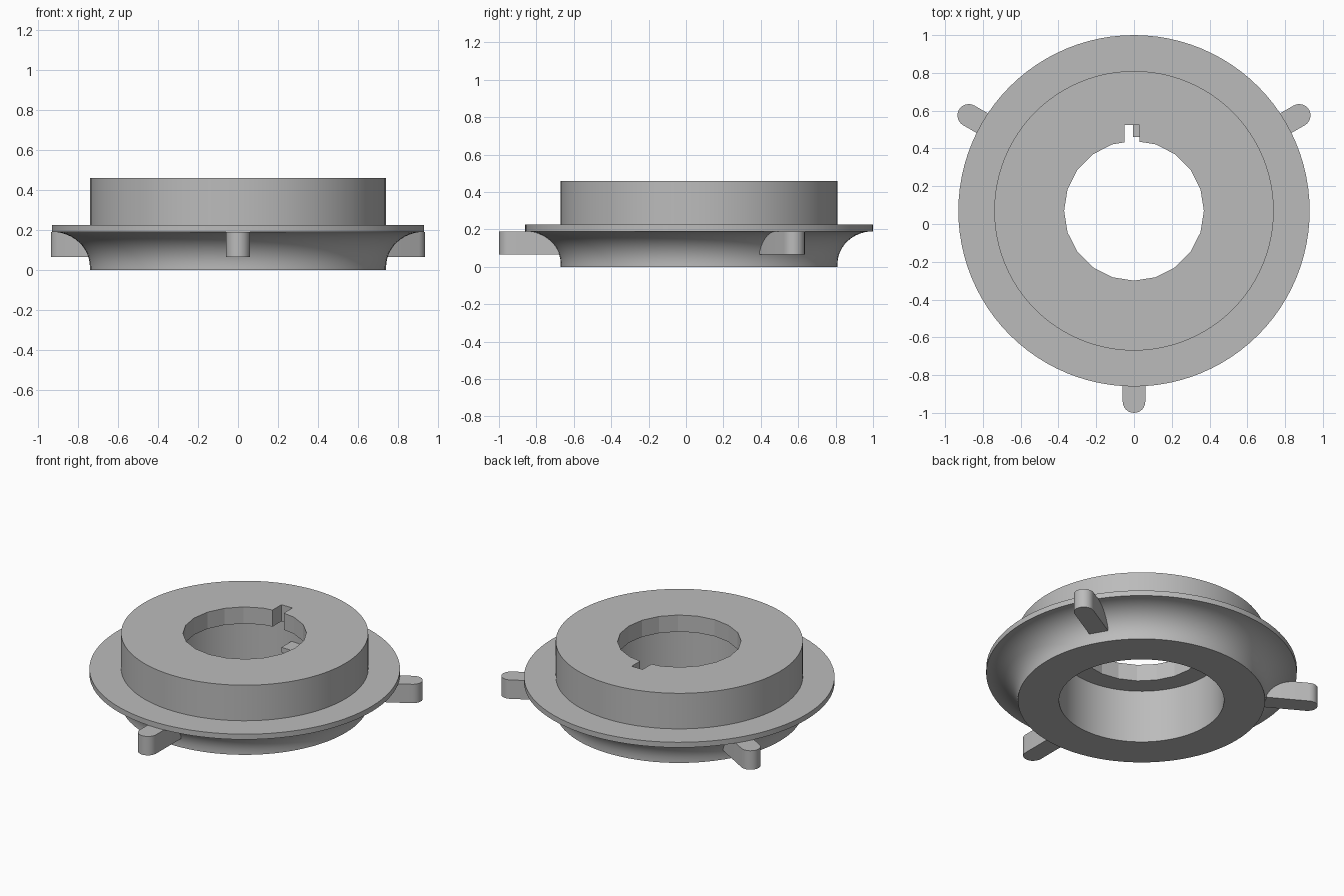
import bpy, bmesh
from math import sin, cos, pi, radians
from mathutils import Matrix, Vector

if "Cube" in bpy.data.objects:
    bpy.data.objects.remove(bpy.data.objects["Cube"], do_unlink=True)

CENTRE = Vector((0, 0.07, 0))   # axis of the ring
R_BODY, R_FLANGE, R_BORE, R_HOLE = 0.74, 0.93, 0.494, 0.37
Z_FLANGE, Z_FLANGE_TOP, Z_LIP, Z_TOP = 0.19, 0.225, 0.35, 0.46

grey = bpy.data.materials.new("plain grey")
grey.use_nodes = True
colour = (0.5, 0.5, 0.5, 1)
grey.diffuse_color = colour
grey.node_tree.nodes["Principled BSDF"].inputs["Base Color"].default_value = colour


def make(name, bm):
    bmesh.ops.recalc_face_normals(bm, faces=bm.faces)
    mesh = bpy.data.meshes.new(name)
    bm.to_mesh(mesh)
    bm.free()
    mesh.materials.append(grey)
    ob = bpy.data.objects.new(name, mesh)
    bpy.context.collection.objects.link(ob)
    return ob


def activate(ob):
    bpy.ops.object.select_all(action='DESELECT')
    ob.select_set(True)
    bpy.context.view_layer.objects.active = ob


def smooth(ob, angle):
    activate(ob)
    bpy.ops.object.shade_smooth_by_angle(angle=radians(angle))


def lathe(name, profile, steps=96):
    bm = bmesh.new()
    verts = [bm.verts.new((r, 0, z)) for r, z in profile]
    edges = [bm.edges.new(pair) for pair in zip(verts, verts[1:])]
    bmesh.ops.spin(bm, geom=verts + edges, cent=(0, 0, 0), axis=(0, 0, 1),
                   angle=2 * pi, steps=steps, use_merge=True)
    bmesh.ops.remove_doubles(bm, verts=bm.verts, dist=1e-5)
    bmesh.ops.translate(bm, verts=bm.verts, vec=CENTRE)
    return make(name, bm)


def prism(name, outline, z0, z1, matrix=Matrix.Identity(4)):
    bm = bmesh.new()
    face = bm.faces.new([bm.verts.new((x, y, z0)) for x, y in outline])
    top = bmesh.ops.extrude_face_region(bm, geom=[face])["geom"]
    bmesh.ops.translate(bm, vec=(0, 0, z1 - z0),
                        verts=[g for g in top if isinstance(g, bmesh.types.BMVert)])
    bmesh.ops.transform(bm, matrix=matrix, verts=bm.verts)
    return make(name, bm)


def rectangle(x0, x1, y0, y1):
    return [(x0, y0), (x1, y0), (x1, y1), (x0, y1)]


# Ring body: bore, concave underside, thin flange and raised collar
LOW = 0.015
fillet = [(R_FLANGE - (R_FLANGE - R_BODY) * cos(t), LOW + (Z_FLANGE - LOW) * sin(t))
          for t in (i * pi / 24 for i in range(13))]
profile = [(0, Z_LIP), (R_BORE, Z_LIP), (R_BORE, 0), (R_BODY, 0)] + fillet + [
    (R_FLANGE, Z_FLANGE_TOP), (R_BODY, Z_FLANGE_TOP), (R_BODY, Z_TOP), (0, Z_TOP)]
body = lathe("ring_body", profile)

# Faceted hole and key slot cut through the top lip
circle = [(R_HOLE * cos(i * pi / 10), R_HOLE * sin(i * pi / 10)) for i in range(20)]
cutters = [prism("hole_cutter", circle, 0.3, 0.6, Matrix.Translation(CENTRE)),
           prism("slot_cutter", rectangle(-0.05, 0.03, 0.3, 0.525), 0.28, 0.62)]
for cutter in cutters:
    cutter.hide_render = True
    mod = body.modifiers.new("cut", 'BOOLEAN')
    mod.operation = 'DIFFERENCE'
    mod.solver = 'EXACT'
    mod.object = cutter
    activate(body)
    bpy.ops.object.modifier_apply(modifier=mod.name)
    bpy.data.objects.remove(cutter, do_unlink=True)
smooth(body, 15)

# Small stop block on the bore wall below the slot
prism("stop_block", rectangle(-0.005, 0.075, 0.46, 0.575), 0.18, 0.215)

# Three round-ended lugs under the flange
HALF = 0.06
lug = [(0.75, -HALF)] + [(1.01 + HALF * cos(a), HALF * sin(a))
                         for a in (-pi / 2 + i * pi / 12 for i in range(13))] + [(0.75, HALF)]
for name, angle in (("front_lug", -90), ("left_lug", 30), ("right_lug", 150)):
    place = Matrix.Translation(CENTRE) @ Matrix.Rotation(radians(angle), 4, 'Z')
    smooth(prism(name, lug, 0.065, Z_FLANGE, place), 30)
